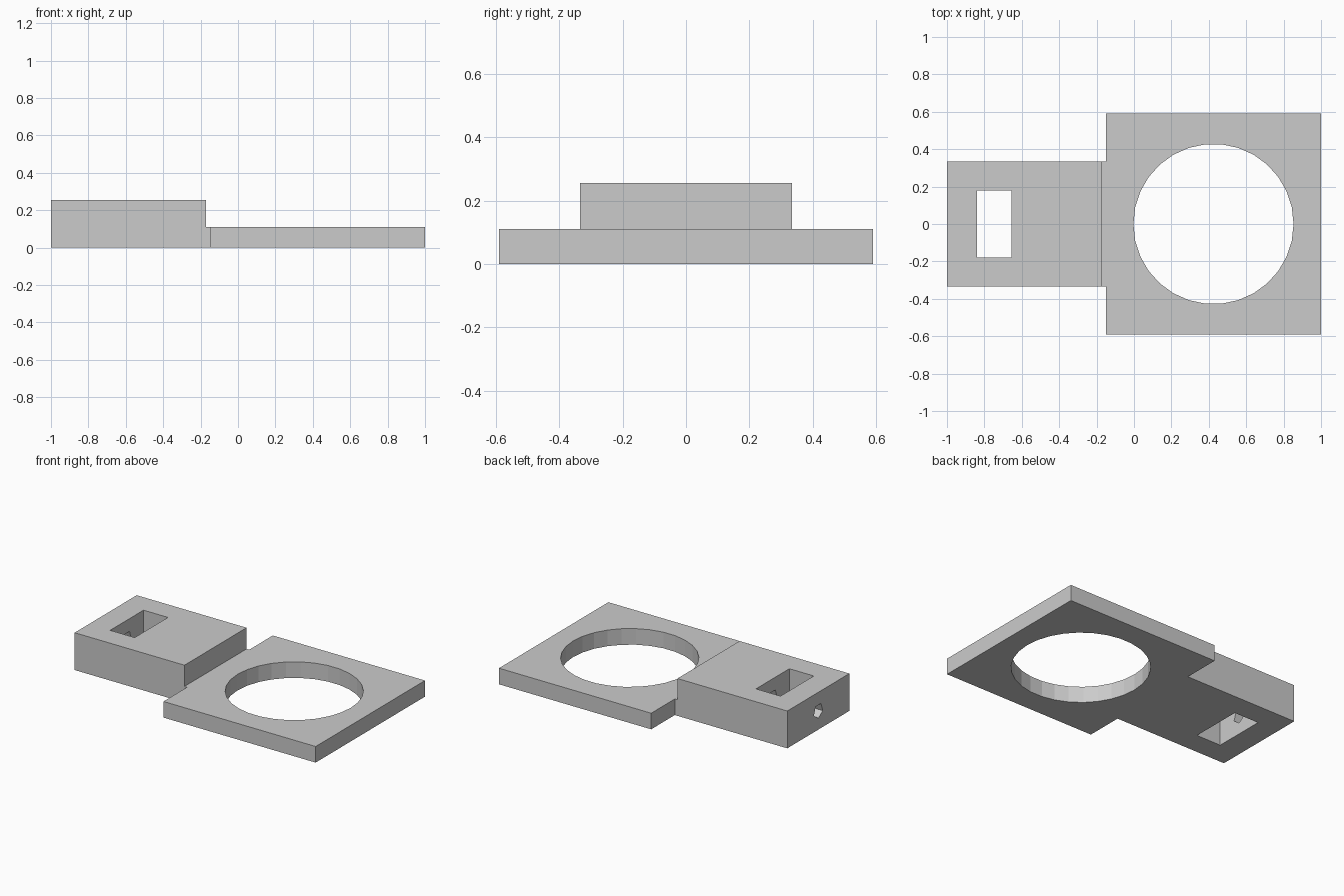
import bpy
from math import pi

cube = bpy.data.objects.get("Cube")
if cube:
    bpy.data.objects.remove(cube, do_unlink=True)

grey = bpy.data.materials.new("plain_grey")
grey.use_nodes = True
grey.diffuse_color = (0.6, 0.6, 0.6, 1)
grey.node_tree.nodes["Principled BSDF"].inputs["Base Color"].default_value = (0.6, 0.6, 0.6, 1)


def finish(name):
    ob = bpy.context.object
    ob.name = name
    ob.data.materials.append(grey)
    bpy.ops.object.transform_apply(location=True, rotation=True, scale=True)
    return ob


def box(name, x0, x1, half_y, z0, z1):
    bpy.ops.mesh.primitive_cube_add(size=1, location=((x0 + x1) / 2, 0, (z0 + z1) / 2))
    bpy.context.object.scale = (x1 - x0, 2 * half_y, z1 - z0)
    return finish(name)


def cylinder(name, sides, radius, depth, location, rotation):
    bpy.ops.mesh.primitive_cylinder_add(vertices=sides, radius=radius, depth=depth,
                                        location=location, rotation=rotation)
    return finish(name)


def combine(body, tool, operation):
    mod = body.modifiers.new(tool.name, 'BOOLEAN')
    mod.operation = operation
    mod.solver = 'EXACT'
    mod.object = tool
    bpy.context.view_layer.objects.active = body
    bpy.ops.object.modifier_apply(modifier=mod.name)
    bpy.data.objects.remove(tool, do_unlink=True)


# Thick clamp block, thin neck and wide ring plate joined in one body
bracket = box("mounting_bracket", -1, -0.17, 0.335, 0, 0.255)
combine(bracket, box("neck", -0.4, 0.1, 0.335, 0, 0.11), 'UNION')
combine(bracket, box("ring_plate", -0.15, 1, 0.59, 0, 0.11), 'UNION')

# Large round opening through the plate
combine(bracket, cylinder("round_opening", 30, 0.428, 1, (0.425, 0, 0), (0, 0, pi / 2)), 'DIFFERENCE')

# Rectangular slot through the block
combine(bracket, box("nut_slot", -0.84, -0.655, 0.18, -0.2, 0.5), 'DIFFERENCE')

# Five-sided bolt hole from the end face, across the slot, point down
combine(bracket, cylinder("bolt_hole", 5, 0.05, 0.6, (-0.8, 0, 0.127), (pi / 2, pi, pi / 2)), 'DIFFERENCE')
